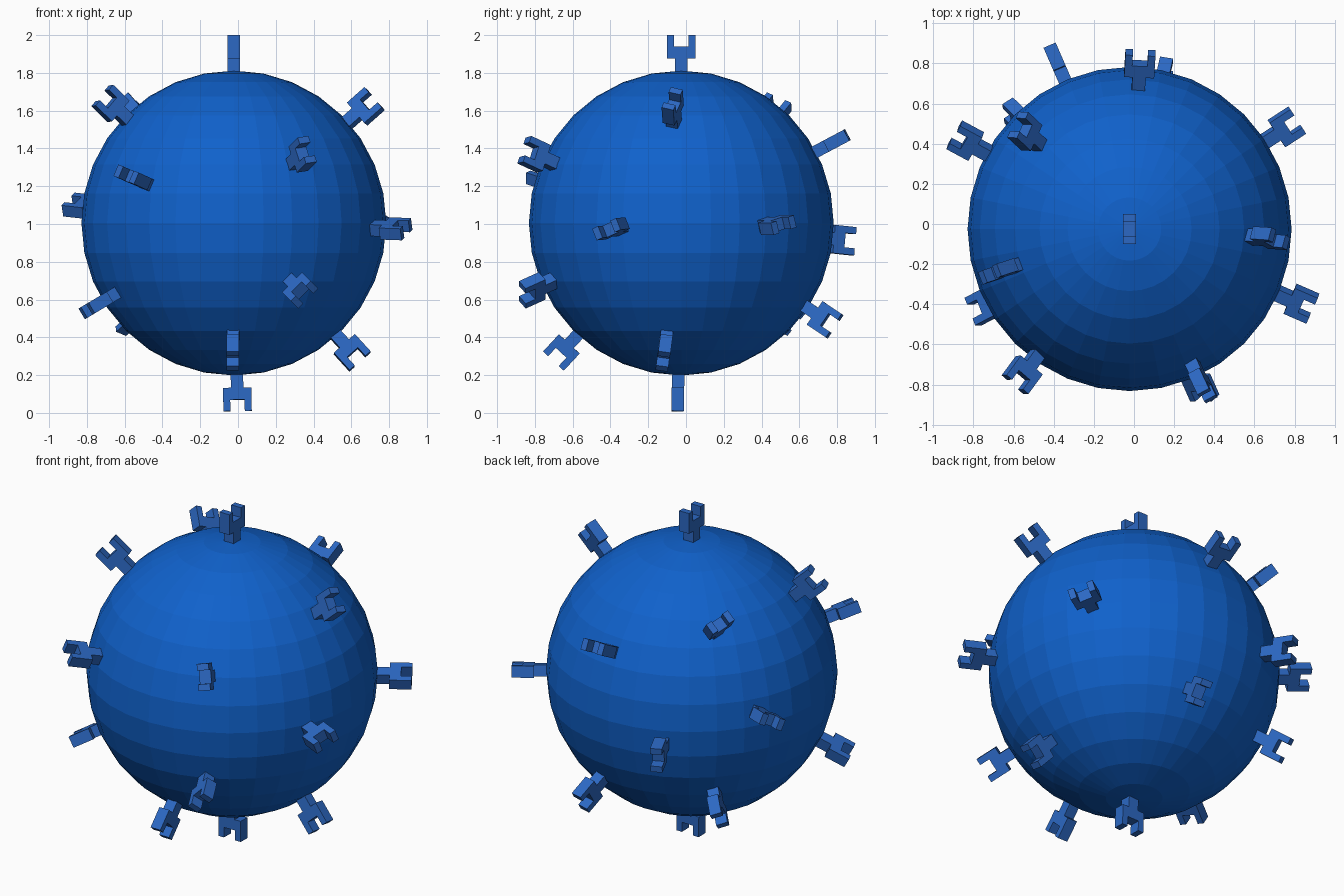
import bpy, bmesh
from mathutils import Vector, Matrix

if "Cube" in bpy.data.objects:
    bpy.data.objects.remove(bpy.data.objects["Cube"])

CENTER = Vector((-0.022, -0.025, 1.005))
RADIUS = 0.807


def material(name, color):
    m = bpy.data.materials.new(name)
    m.diffuse_color = color
    m.use_nodes = True
    m.node_tree.nodes["Principled BSDF"].inputs["Base Color"].default_value = m.diffuse_color
    return m


body_blue = material("body_blue", (0.005, 0.12, 0.60, 1))
spike_blue = material("spike_blue", (0.025, 0.14, 0.55, 1))

# Faceted ball
bpy.ops.mesh.primitive_uv_sphere_add(segments=32, ring_count=16, radius=RADIUS, location=CENTER)
ball = bpy.context.object
ball.name = "ball"
ball.data.materials.append(body_blue)

# Half outline of a forked spike: (sideways, distance from ball centre)
HALF = [(0.033, 0.75), (0.033, 0.872), (0.075, 0.872), (0.075, 0.996),
        (0.038, 0.996), (0.038, 0.936)]
OUTLINE = HALF + [(-s, r) for s, r in reversed(HALF)]
THICK = 0.066


def spike(name, direction, span):
    """Forked spike pointing along direction, prongs spread along span."""
    n = Vector(direction).normalized()
    w = Vector(span)
    w = (w - n * w.dot(n)).normalized()
    t = w.cross(n)
    bm = bmesh.new()
    face = bm.faces.new([bm.verts.new((s, -THICK / 2, r)) for s, r in OUTLINE])
    ext = bmesh.ops.extrude_face_region(bm, geom=[face])
    moved = [g for g in ext["geom"] if isinstance(g, bmesh.types.BMVert)]
    bmesh.ops.translate(bm, verts=moved, vec=(0, THICK, 0))
    basis = Matrix((w, -t, n)).transposed()
    if basis.determinant() < 0:
        basis = Matrix((w, t, n)).transposed()
    bm.transform(Matrix.Translation(CENTER) @ basis.to_4x4())
    bmesh.ops.recalc_face_normals(bm, faces=bm.faces)
    mesh = bpy.data.meshes.new(name)
    bm.to_mesh(mesh)
    bm.free()
    mesh.materials.append(spike_blue)
    bpy.context.collection.objects.link(bpy.data.objects.new(name, mesh))


# Pointing direction and prong spread of every spike
SPIKES = [
    ((0, 0, 1), (0, 1, 0)),
    ((0.02, -0.02, -1), (1, 0, 0)),
    ((0.69, -0.045, 0.61), (0.75, -0.4, -0.85)),
    ((0.36, -0.77, 0.36), (-0.3, 0.3, 0.9)),
    ((0.345, -0.775, -0.35), (0.7, 0, 0.7)),
    ((0.84, -0.365, -0.03), (0.38, 0.85, 0.38)),
    ((0.77, 0.5, -0.01), (-0.53, 0.82, 0.28)),
    ((0.62, -0.09, -0.68), (0.7, 0.1, 0.65)),
    ((-0.005, -0.63, -0.68), (0, 0.73, -0.68)),
    ((-0.72, -0.38, -0.43), (0, 1, 0)),
    ((-0.53, -0.72, 0.24), (0.75, -0.6, -0.3)),
    ((-0.65, -0.21, 0.63), (0.65, 0.3, 0.77)),
    ((-0.52, 0.485, 0.60), (-0.53, -0.65, 0.54)),
    ((-0.80, 0.43, 0.09), (0.4, 0.78, 0.45)),
    ((-0.57, 0.56, -0.50), (-0.05, 0.58, 0.75)),
    ((0.05, 0.81, 0.43), (1, 0, 0)),
    ((-0.37, 0.85, -0.09), (0, 0, 1)),
    ((0.17, 0.75, -0.505), (0, 0.55, 0.83)),
]
for i, (direction, span) in enumerate(SPIKES, 1):
    spike(f"forked_spike_{i}", direction, span)
